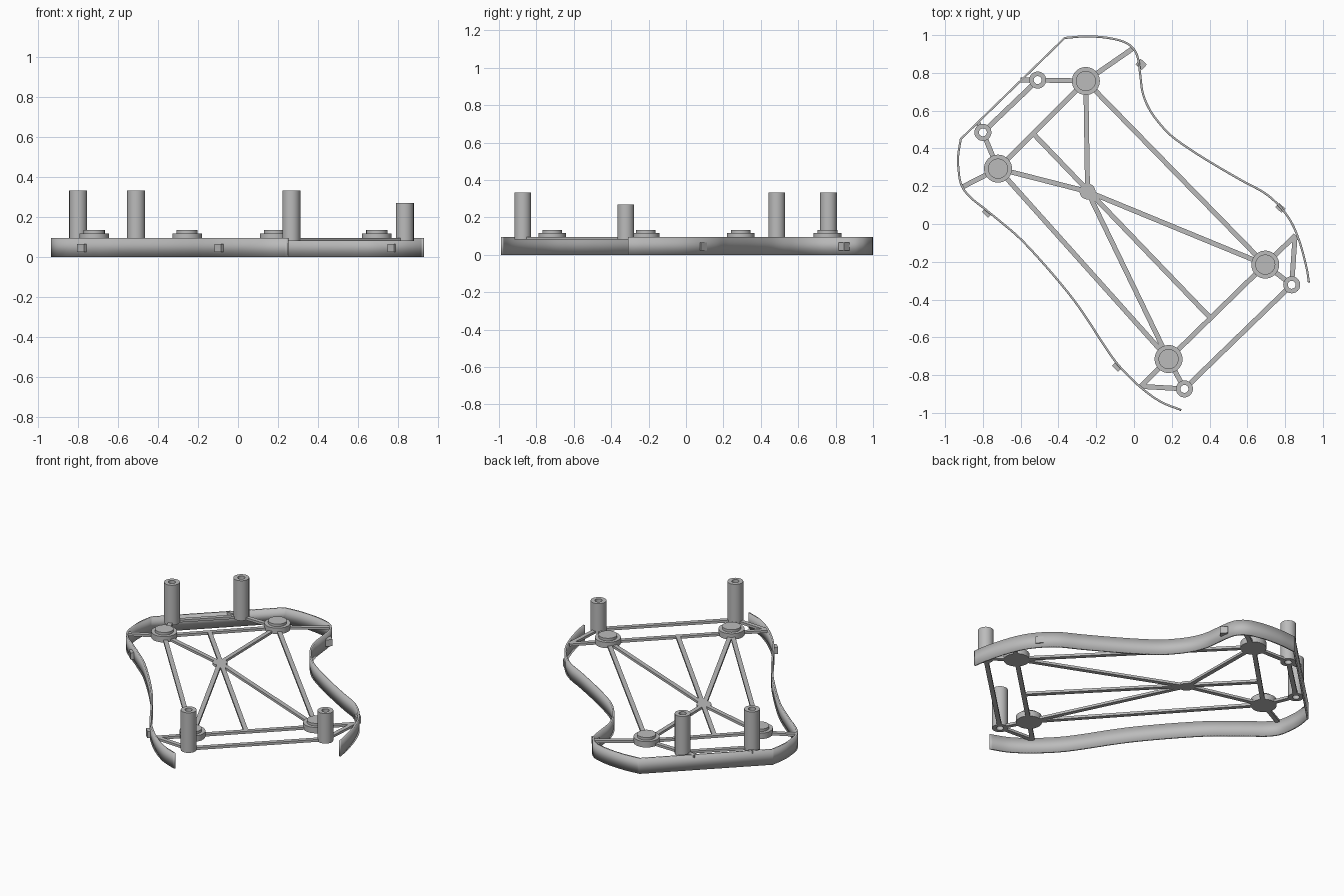
import bpy
import bmesh
import math
from mathutils import Vector

cube = bpy.data.objects.get("Cube")
if cube:
    bpy.data.objects.remove(cube, do_unlink=True)

grey = bpy.data.materials.new("plain grey")
grey.use_nodes = True
grey_value = (0.5, 0.5, 0.5, 1)
grey.diffuse_color = grey_value
grey.node_tree.nodes["Principled BSDF"].inputs["Base Color"].default_value = grey_value

WALL_TOP = 0.096
BAR_BOTTOM, BAR_TOP = 0.081, 0.096
BAR_WIDTH = 0.026
WALL_THICKNESS = 0.011


def add_object(name, bm, smooth=False):
    """Turn a bmesh into a finished object."""
    bmesh.ops.recalc_face_normals(bm, faces=bm.faces)
    mesh = bpy.data.meshes.new(name)
    bm.to_mesh(mesh)
    bm.free()
    mesh.materials.append(grey)
    obj = bpy.data.objects.new(name, mesh)
    bpy.context.collection.objects.link(obj)
    if smooth:
        bpy.ops.object.select_all(action='DESELECT')
        obj.select_set(True)
        bpy.context.view_layer.objects.active = obj
        bpy.ops.object.shade_smooth_by_angle(angle=math.radians(30))
    return obj


def lathe(name, centre, profile, closed=False, sides=40):
    """Revolve (radius, height) pairs around a vertical axis."""
    bm = bmesh.new()
    rings = []
    for radius, height in profile:
        ring = []
        for i in range(sides):
            a = math.tau * i / sides
            ring.append(bm.verts.new((centre[0] + radius * math.cos(a),
                                      centre[1] + radius * math.sin(a), height)))
        rings.append(ring)
    pairs = list(zip(rings, rings[1:]))
    if closed:
        pairs.append((rings[-1], rings[0]))
    else:
        bm.faces.new(rings[0])
        bm.faces.new(rings[-1])
    for low, high in pairs:
        for i in range(sides):
            j = (i + 1) % sides
            bm.faces.new((low[i], low[j], high[j], high[i]))
    return add_object(name, bm, smooth=True)


def box(name, centre, size, angle):
    bm = bmesh.new()
    bmesh.ops.create_cube(bm, size=1)
    bmesh.ops.scale(bm, vec=size, verts=bm.verts)
    obj = add_object(name, bm)
    obj.location = centre
    obj.rotation_euler.z = angle
    return obj


def bar(name, start, end):
    a, b = Vector(start), Vector(end)
    along, mid = b - a, (a + b) / 2
    return box(name, (mid.x, mid.y, (BAR_BOTTOM + BAR_TOP) / 2),
               (along.length, BAR_WIDTH, BAR_TOP - BAR_BOTTOM),
               math.atan2(along.y, along.x))


def smooth_path(points, steps=8):
    """Sample a smooth curve through the points."""
    pts = [Vector(p) for p in points]
    pts = [2 * pts[0] - pts[1]] + pts + [2 * pts[-1] - pts[-2]]
    path = []
    for p, q, r, s in zip(pts, pts[1:], pts[2:], pts[3:]):
        for i in range(steps):
            t = i / steps
            path.append(0.5 * (2 * q + (r - p) * t + (2 * p - 5 * q + 4 * r - s) * t * t
                               + (3 * q - p - 3 * r + s) * t ** 3))
    return path + [pts[-2]]


# Outer wall: two flowing sides joined by the straight run at the back corner
right_side = [(0.25, -0.985), (0.14, -0.94), (0.03, -0.86), (-0.08, -0.75),
              (-0.16, -0.64), (-0.25, -0.50), (-0.34, -0.375), (-0.47, -0.22),
              (-0.60, -0.08), (-0.71, 0.015), (-0.79, 0.08), (-0.87, 0.145),
              (-0.915, 0.21), (-0.93, 0.30), (-0.93, 0.37), (-0.917, 0.45)]
left_side = [(-0.367, 0.985), (-0.26, 0.993), (-0.15, 0.987), (-0.055, 0.965),
             (-0.005, 0.93), (0.02, 0.88), (0.033, 0.79), (0.045, 0.70),
             (0.075, 0.62), (0.125, 0.545), (0.20, 0.465), (0.32, 0.38),
             (0.45, 0.30), (0.58, 0.225), (0.69, 0.165), (0.77, 0.095),
             (0.835, 0.005), (0.88, -0.105), (0.913, -0.23), (0.926, -0.31)]
bm = bmesh.new()
columns = [(bm.verts.new((p.x, p.y, 0)), bm.verts.new((p.x, p.y, WALL_TOP)))
           for p in smooth_path(right_side) + smooth_path(left_side)]
for (a, b), (c, d) in zip(columns, columns[1:]):
    bm.faces.new((a, c, d, b))
wall = add_object("outer_wall", bm, smooth=True)
solid = wall.modifiers.new("thickness", 'SOLIDIFY')
solid.thickness = WALL_THICKNESS
solid.offset = 0
# Keep the edge-angle shading last, after the thickness
wall.modifiers.move(len(wall.modifiers) - 1, 0)

# Stepped round pads
pads = {"back_left": (-0.255, 0.757), "back_right": (-0.72, 0.293),
        "front_left": (0.695, -0.215), "front_right": (0.183, -0.715)}
for name, centre in pads.items():
    lathe(name + "_pad", centre, [(0.074, BAR_BOTTOM), (0.074, 0.118),
                                  (0.053, 0.118), (0.053, 0.134)])

# Hollow posts
posts = {"back_left": ((-0.51, 0.762), 0.333), "back_right": ((-0.80, 0.485), 0.333),
         "front_left": ((0.835, -0.322), 0.27), "front_right": ((0.267, -0.873), 0.333)}
for name, (centre, top) in posts.items():
    lathe(name + "_post", centre, [(0.045, BAR_BOTTOM), (0.045, top),
                                   (0.021, top), (0.021, BAR_BOTTOM)], closed=True)

# Central hub where the struts meet
hub = (-0.246, 0.172)
lathe("strut_hub", hub, [(0.042, BAR_BOTTOM), (0.042, BAR_TOP)])

# Struts between pads and hub
for name, centre in pads.items():
    bar(name + "_hub_strut", hub, centre)
for a, b in (("back_left", "back_right"), ("front_left", "front_right"),
             ("back_left", "front_left"), ("back_right", "front_right")):
    bar(a + "_to_" + b + "_strut", pads[a], pads[b])
bar("middle_strut", (-0.53, 0.475), (0.407, -0.50))


def toward(start, end, gap=0.033):
    """Point just short of the end, so that post holes stay open."""
    a, b = Vector(start), Vector(end)
    return b - (b - a).normalized() * gap


# Links from pads to posts and between posts
for name, centre in pads.items():
    bar(name + "_post_link", centre, toward(centre, posts[name][0]))
for side in ("back", "front"):
    p, q = posts[side + "_left"][0], posts[side + "_right"][0]
    bar(side + "_post_strut", toward(q, p), toward(p, q))

# Ties from pads and posts out to the wall
pad_ties = {"back_left": (-0.005, 0.93), "back_right": (-0.91, 0.195),
            "front_left": (0.855, -0.06), "front_right": (0.035, -0.86)}
post_ties = {"back_left": (-0.60, 0.762), "back_right": (-0.828, 0.54),
             "front_left": (0.853, -0.06), "front_right": (0.04, -0.86)}
for name, target in pad_ties.items():
    bar(name + "_pad_tie", pads[name], target)
for name, target in post_ties.items():
    bar(name + "_post_tie", toward(target, posts[name][0]), target)

# Small blocks on the outside of the wall
blocks = {"back_left": (0.038, 0.845, 0.04), "front_left": (0.775, 0.085, 0.03),
          "back_right": (-0.78, 0.058, 0.025), "front_right": (-0.092, -0.757, 0.025)}
for name, (x, y, depth) in blocks.items():
    box(name + "_block", (x, y, 0.045), (0.045, depth, 0.042), math.radians(-43))
